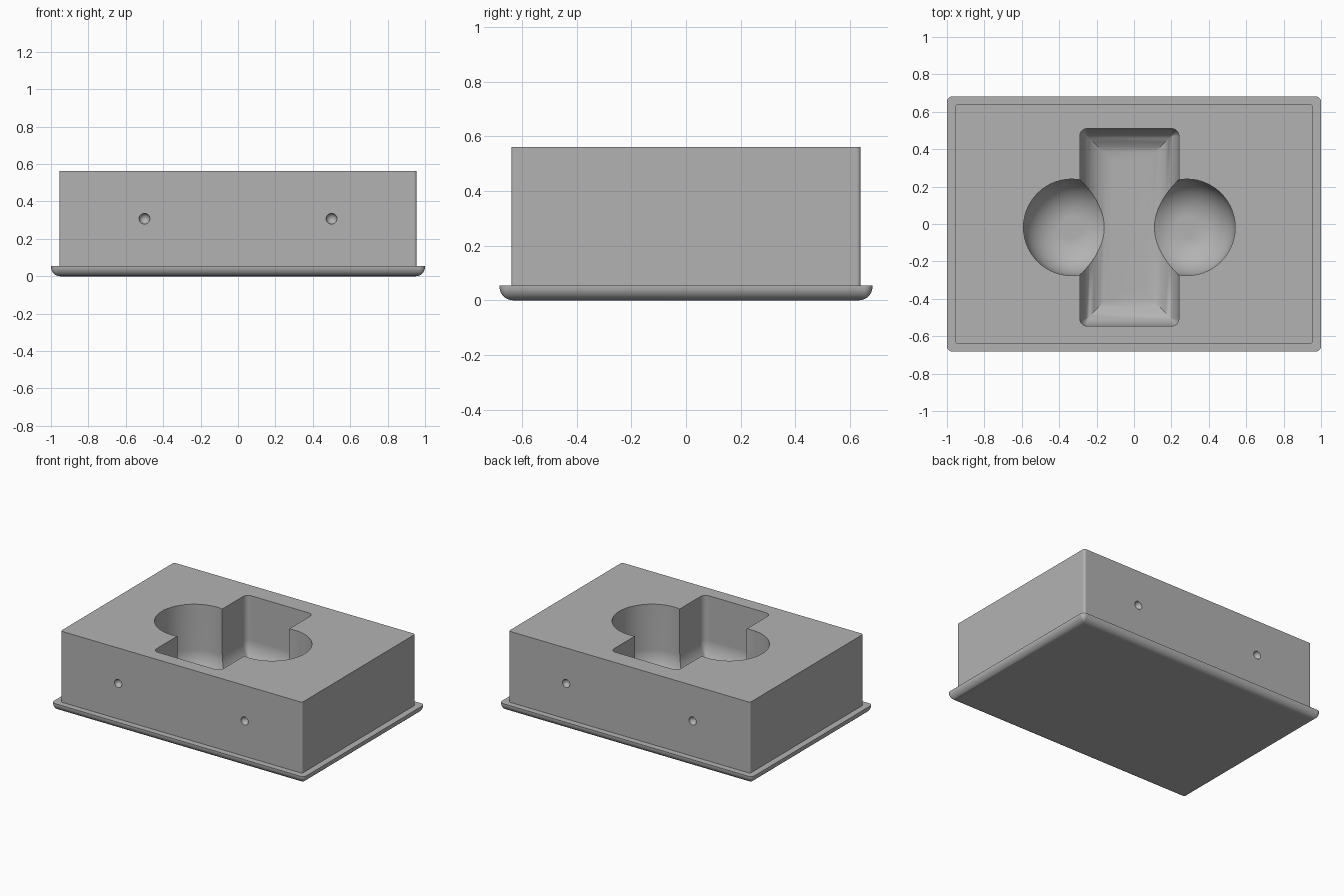
import bpy
import bmesh
from math import sin, cos, pi

cube = bpy.data.objects.get("Cube")
if cube:
    bpy.data.objects.remove(cube, do_unlink=True)

grey = bpy.data.materials.new("plain_grey")
grey.use_nodes = True
COLOUR = (0.45, 0.45, 0.45, 1)
grey.diffuse_color = COLOUR
grey.node_tree.nodes["Principled BSDF"].inputs["Base Color"].default_value = COLOUR


def ring(hx, hy, radius, inset, steps):
    """Rounded rectangle outline, shrunk by inset (corners collapse to mitres)."""
    hx, hy, r = hx - inset, hy - inset, max(radius - inset, 0)
    points = []
    for i, (sx, sy) in enumerate([(1, 1), (-1, 1), (-1, -1), (1, -1)]):
        for k in range(steps + 1):
            a = (i + k / steps) * pi / 2
            points.append((sx * (hx - r) + r * cos(a), sy * (hy - r) + r * sin(a)))
    return points


def loft(name, hx, hy, radius, levels, centre=(0, 0), steps=8):
    """Closed solid through rounded rectangles given as (z, inset) levels."""
    bm = bmesh.new()
    rows = [[bm.verts.new((x + centre[0], y + centre[1], z))
             for x, y in ring(hx, hy, radius, inset, steps)] for z, inset in levels]
    count = len(rows[0])
    for low, high in zip(rows, rows[1:]):
        for i in range(count):
            j = (i + 1) % count
            bm.faces.new((low[i], low[j], high[j], high[i]))
    bm.faces.new(rows[0])
    bm.faces.new(rows[-1])
    bmesh.ops.remove_doubles(bm, verts=bm.verts, dist=1e-5)
    bmesh.ops.recalc_face_normals(bm, faces=bm.faces)
    mesh = bpy.data.meshes.new(name)
    bm.to_mesh(mesh)
    bm.free()
    mesh.materials.append(grey)
    obj = bpy.data.objects.new(name, mesh)
    bpy.context.collection.objects.link(obj)
    return obj


def fillet(z, r, steps=10):
    """Levels of a quarter-round bottom edge starting at height z."""
    return [(z + r * (1 - cos(t)), r * (1 - sin(t)))
            for t in (k / steps * pi / 2 for k in range(steps + 1))]


# Block standing on a flange with a rounded lower edge
block = loft("block_with_flange", 1.0, 0.683, 0.03,
             fillet(0, 0.05) + [(0.055, 0)])
body = loft("body", 0.955, 0.64, 0.015, [(0.03, 0), (0.562, 0)])

# Central trough and two round side pockets
Y = -0.018
cutters = [loft("trough_cutter", 0.265, 0.528, 0.04,
                fillet(0.065, 0.18) + [(0.7, 0)], (-0.025, Y))]
for side, x in (("right", -0.333), ("left", 0.283)):
    cutters.append(loft(side + "_pocket_cutter", 0.258, 0.258, 0.258,
                        fillet(0.035, 0.2) + [(0.7, 0)], (x, Y), 14))

# Small round dimples in the front and back walls
for x in (-0.5, 0.5):
    for y in (-0.64, 0.64):
        bpy.ops.mesh.primitive_uv_sphere_add(segments=24, ring_count=12, radius=0.029,
                                             location=(x, y, 0.308))
        dimple = bpy.context.object
        dimple.name = "dimple_cutter"
        dimple.data.materials.append(grey)
        cutters.append(dimple)

bpy.ops.object.select_all(action='DESELECT')
bpy.context.view_layer.objects.active = block
block.select_set(True)
for other, operation in [(body, 'UNION')] + [(c, 'DIFFERENCE') for c in cutters]:
    mod = block.modifiers.new("combine", 'BOOLEAN')
    mod.operation = operation
    mod.solver = 'EXACT'
    mod.object = other
    bpy.ops.object.modifier_apply(modifier=mod.name)
    bpy.data.objects.remove(other, do_unlink=True)

# Smooth rounded surfaces, flat walls and crisp edges
bpy.ops.object.shade_smooth_by_angle(angle=pi / 6)
block.modifiers.new("even_normals", 'WEIGHTED_NORMAL').keep_sharp = True
